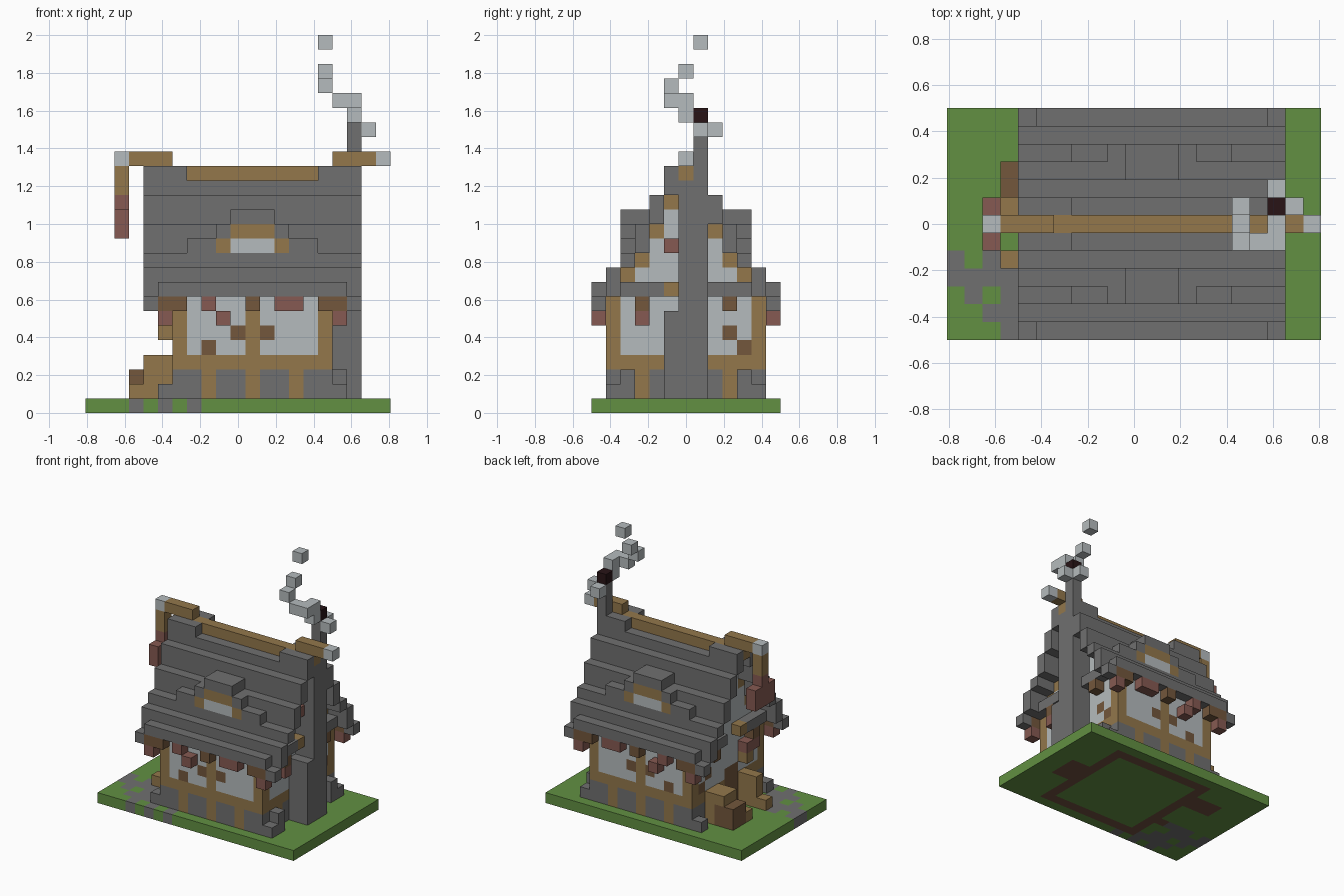
import bpy, bmesh
from mathutils import Vector

if "Cube" in bpy.data.objects:
    bpy.data.objects.remove(bpy.data.objects["Cube"], do_unlink=True)

UNIT = 1 / 13          # edge length of one block
NX, NY = 21, 13        # blocks along x and y
MX = 22                # gable ends swap with i -> MX - i


def material(name, code):
    rgb = [int(code[n:n + 2], 16) / 255 for n in (0, 2, 4)]
    lin = [c / 12.92 if c < 0.04045 else ((c + 0.055) / 1.055) ** 2.4 for c in rgb]
    mat = bpy.data.materials.new(name)
    mat.diffuse_color = (*lin, 1)
    mat.use_nodes = True
    bsdf = mat.node_tree.nodes["Principled BSDF"]
    bsdf.inputs["Base Color"].default_value = (*lin, 1)
    bsdf.inputs["Roughness"].default_value = 0.9
    return mat


MATS = {n: material(n, c) for n, c in dict(
    grass="629042", stone="707070", timber="93774b", plaster="b5bbbd",
    brick="865a52", wood="73573c", soot="281416", soil="70503f").items()}

blocks = {}


def span(r):
    return range(r, r + 1) if isinstance(r, int) else range(r[0], r[1] + 1)


def fill(part, colour, x, y, z, sides=False, ends=False):
    """Fill a box of blocks, optionally mirrored front/back and left/right."""
    for i in span(x):
        for j in span(y):
            for k in span(z):
                for a in ({i, MX - i} if ends else {i}):
                    for b in ({j, NY - 1 - j} if sides else {j}):
                        blocks[a, b, k] = (part, colour)


# Ground with footing and path
fill("ground", "grass", (0, 20), (0, 12), 0)
for rx, ry in (((6, 16), 1), ((6, 16), 11), (6, (1, 11)), (16, (1, 11)),
               ((17, 18), (5, 7)), ((3, 5), (8, 9)), ((3, 5), 4)):
    fill("ground", "soil", rx, ry, 0)
PATH = ["4 4", "0 4", "2 4", "3 4", "0 3", "1 3", "2 3", "3 3", "1 2", "3 2",
        "4 2", "2 1", "3 1", "4 1", "5 1", "3 0", "5 0", "7 0"]
for cell in PATH:
    px, py = map(int, cell.split())
    fill("ground", "stone", px, py, 0)

# House body: stone plinth, timber sill, plaster panels
fill("walls", "stone", (6, 16), (1, 11), (1, 2))
fill("walls", "timber", (6, 16), (1, 11), 3)
fill("walls", "plaster", (6, 16), (1, 11), (4, 8))
for x in (8, 11, 14):
    fill("walls", "timber", x, 1, (1, 2), sides=True)
for x in (6, 11, 16):
    fill("walls", "timber", x, 1, (4, 7), sides=True)
fill("walls", "timber", 16, 3, (1, 2), sides=True, ends=True)
for x, z in ((8, 4), (10, 5), (12, 5)):
    fill("walls", "wood", x, 1, z, sides=True)
fill("walls", "wood", 16, 9, 5, ends=True)
fill("walls", "wood", 16, 10, 4, ends=True)
fill("walls", "wood", 6, (5, 6), (1, 4))

# Gables with stepped rafters
for y, top in ((2, 9), (3, 10), (4, 12), (5, 14), (6, 15)):
    fill("walls", "plaster", (6, 16), y, (8, top), sides=True)
    if y < 6:
        fill("walls", "timber", (6, 16), y, top, sides=True)

# Stepped roof
fill("roof", "stone", (5, 17), 0, 8, sides=True)
fill("roof", "stone", 18, 0, 7, sides=True, ends=True)
for y, low, top in ((1, 8, 9), (2, 10, 10), (3, 11, 12), (4, 13, 14), (5, 15, 15)):
    fill("roof", "stone", (4, 18), y, (low, top), sides=True)
fill("roof", "stone", (16, 18), 5, 16, sides=True, ends=True)
fill("roof", "stone", 17, (1, 4), 8, sides=True, ends=True)

# Ridge beam with carved ends
fill("ridge_beam", "timber", (4, 18), 6, 16)
fill("ridge_beam", "timber", (17, 19), 6, 17, ends=True)
fill("ridge_beam", "plaster", 20, 6, 17, ends=True)

# Eyebrow dormers on both slopes
fill("dormer", "stone", (10, 12), (2, 3), 13, sides=True)
fill("dormer", "stone", (14, 15), 2, 11, sides=True, ends=True)
fill("dormer", "stone", (9, 13), 2, 12, sides=True)
fill("dormer", "stone", 7, 2, 11, sides=True)
fill("dormer", "timber", (10, 12), 2, 12, sides=True)
fill("dormer", "timber", (9, 13), 2, 11, sides=True)
fill("dormer", "plaster", (10, 12), 2, 11, sides=True)

# Brackets and hanging pots under the eaves
for x in (6, 11, 16):
    fill("eave_bracket", "wood", x, 0, 7, sides=True)
for x, z in ((8, 7), (9, 6), (13, 7), (14, 7)):
    fill("hanging_pot", "brick", x, 0, z, sides=True)
fill("hanging_pot", "brick", 17, 0, 6, sides=True, ends=True)
fill("eave_bracket", "wood", 17, 0, 7, sides=True, ends=True)
fill("eave_bracket", "wood", 17, 3, 7, sides=True, ends=True)
fill("eave_bracket", "timber", 17, 5, 8, ends=True)
fill("hanging_pot", "brick", 17, 3, 6, ends=True)
fill("hanging_pot", "brick", 17, 5, 11)

# Chimney with stepped base
fill("chimney", "stone", (17, 18), 6, (1, 15))
fill("chimney", "stone", 17, 7, (1, 15))
fill("chimney", "stone", 18, 7, (1, 19))
fill("chimney", "stone", (17, 18), 5, (1, 6))
fill("chimney", "soot", 18, 7, 20)
fill("corner_stone", "stone", 17, 1, 1, sides=True, ends=True)
fill("corner_stone", "stone", 17, 2, (1, 2), sides=True)

# Smoke trail
for x, y, z in ((19, 7, 19), (18, 8, 19), (18, 6, 20), (18, 6, 21), (18, 5, 21),
                (17, 5, 21), (16, 5, 22), (16, 6, 23), (16, 7, 25)):
    fill("smoke", "plaster", x, y, z)

# Lantern hung from the left-hand end of the ridge
fill("lantern", "timber", 2, 6, (15, 16))
fill("lantern", "brick", 2, 6, (12, 14))
fill("lantern", "brick", 2, 5, (12, 13), sides=True)

# Crates and step beside the door
fill("crate", "wood", (3, 4), (8, 9), (1, 2))
fill("crate", "timber", (4, 5), (8, 9), 3)
fill("crate", "timber", 5, (8, 9), (1, 2))
fill("step", "timber", (3, 5), 4, 1)
fill("step", "timber", (4, 5), 4, (2, 3))
fill("step", "timber", (3, 5), 7, 1)
fill("wall_lamp", "timber", 5, 4, 5)
fill("wall_lamp", "brick", 5, 4, 6)


def build(part):
    """Turn the blocks of one part into a mesh of its exposed faces."""
    bm = bmesh.new()
    colours = []
    for (i, j, k), (name, colour) in blocks.items():
        if name != part:
            continue
        if colour not in colours:
            colours.append(colour)
        centre = Vector((i + 0.5 - NX / 2, j + 0.5 - NY / 2, k + 0.5))
        for axis in range(3):
            for sign in (-1, 1):
                d = Vector((0, 0, 0))
                d[axis] = sign
                if (i + int(d.x), j + int(d.y), k + int(d.z)) in blocks:
                    continue
                u = Vector((0, 0, 0))
                u[(axis + 1) % 3] = 1
                v = d.cross(u)
                corners = [d - u - v, d + u - v, d + u + v, d - u + v]
                face = bm.faces.new([bm.verts.new((centre + c / 2) * UNIT) for c in corners])
                face.material_index = colours.index(colour)
    bmesh.ops.remove_doubles(bm, verts=bm.verts, dist=UNIT / 100)
    mesh = bpy.data.meshes.new(part)
    bm.to_mesh(mesh)
    bm.free()
    for colour in colours:
        mesh.materials.append(MATS[colour])
    bpy.context.collection.objects.link(bpy.data.objects.new(part, mesh))


for part in sorted({name for name, _ in blocks.values()}):
    build(part)
